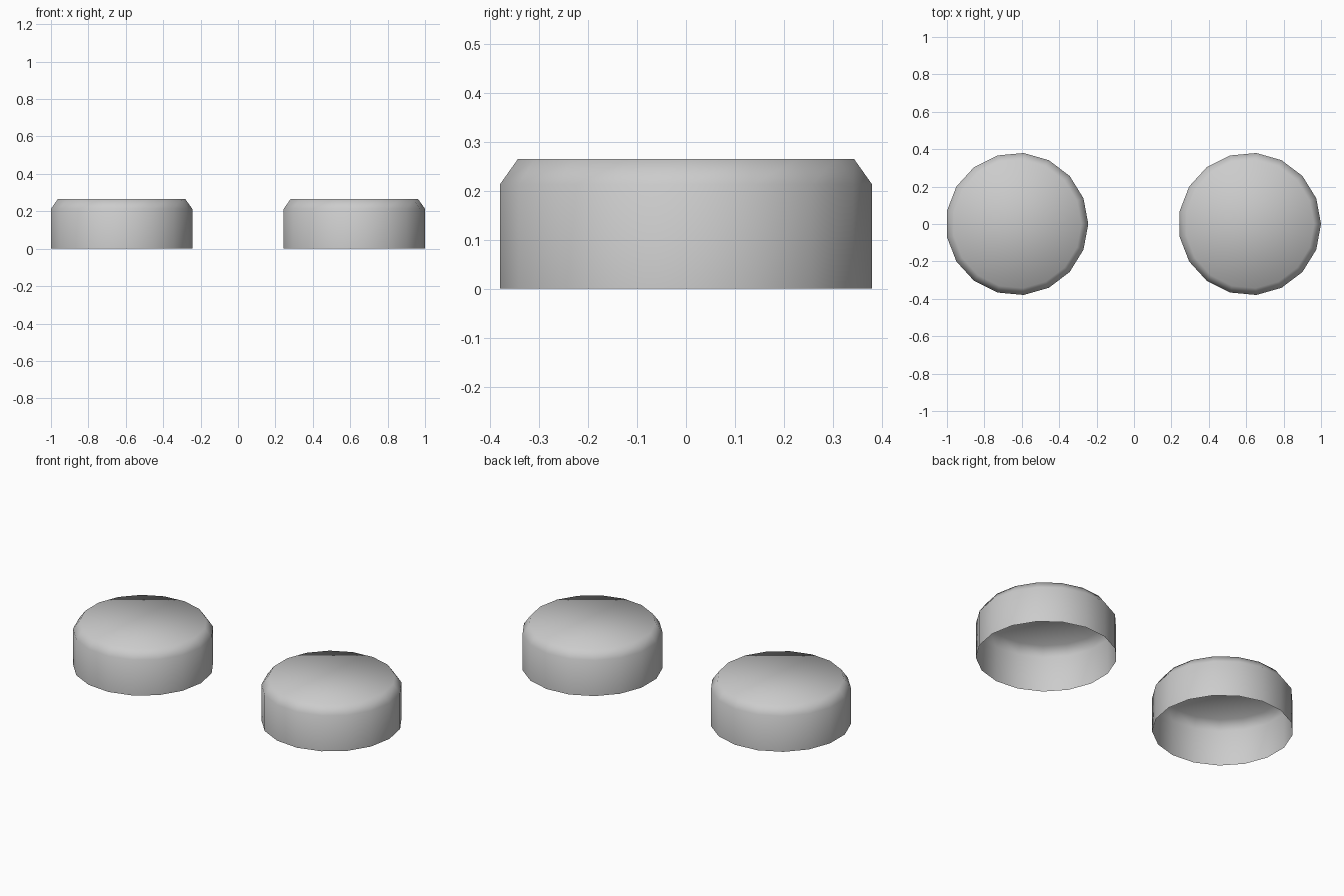
import bpy, bmesh, math

if "Cube" in bpy.data.objects:
    bpy.data.objects.remove(bpy.data.objects["Cube"])

SIDES = 17
# (radius, height) from the open bottom rim to the top edge
PROFILE = [(0.381, 0.0), (0.381, 0.213), (0.344, 0.265)]


def make_cap(name, cx):
    bm = bmesh.new()
    rings = []
    for r, z in PROFILE:
        rings.append([bm.verts.new((r * math.cos(2 * math.pi * i / SIDES),
                                    r * math.sin(2 * math.pi * i / SIDES), z))
                      for i in range(SIDES)])
    # wall and chamfer
    for low, high in zip(rings, rings[1:]):
        for i in range(SIDES):
            j = (i + 1) % SIDES
            bm.faces.new((low[i], low[j], high[j], high[i]))
    # flat top; the bottom stays open
    bm.faces.new(rings[-1])
    for f in bm.faces:
        f.smooth = True
    mesh = bpy.data.meshes.new(name)
    bm.to_mesh(mesh)
    bm.free()
    obj = bpy.data.objects.new(name, mesh)
    obj.location.x = cx
    bpy.context.collection.objects.link(obj)


# two identical open-bottomed caps
make_cap("left_cap", -0.6255)
make_cap("right_cap", 0.619)
